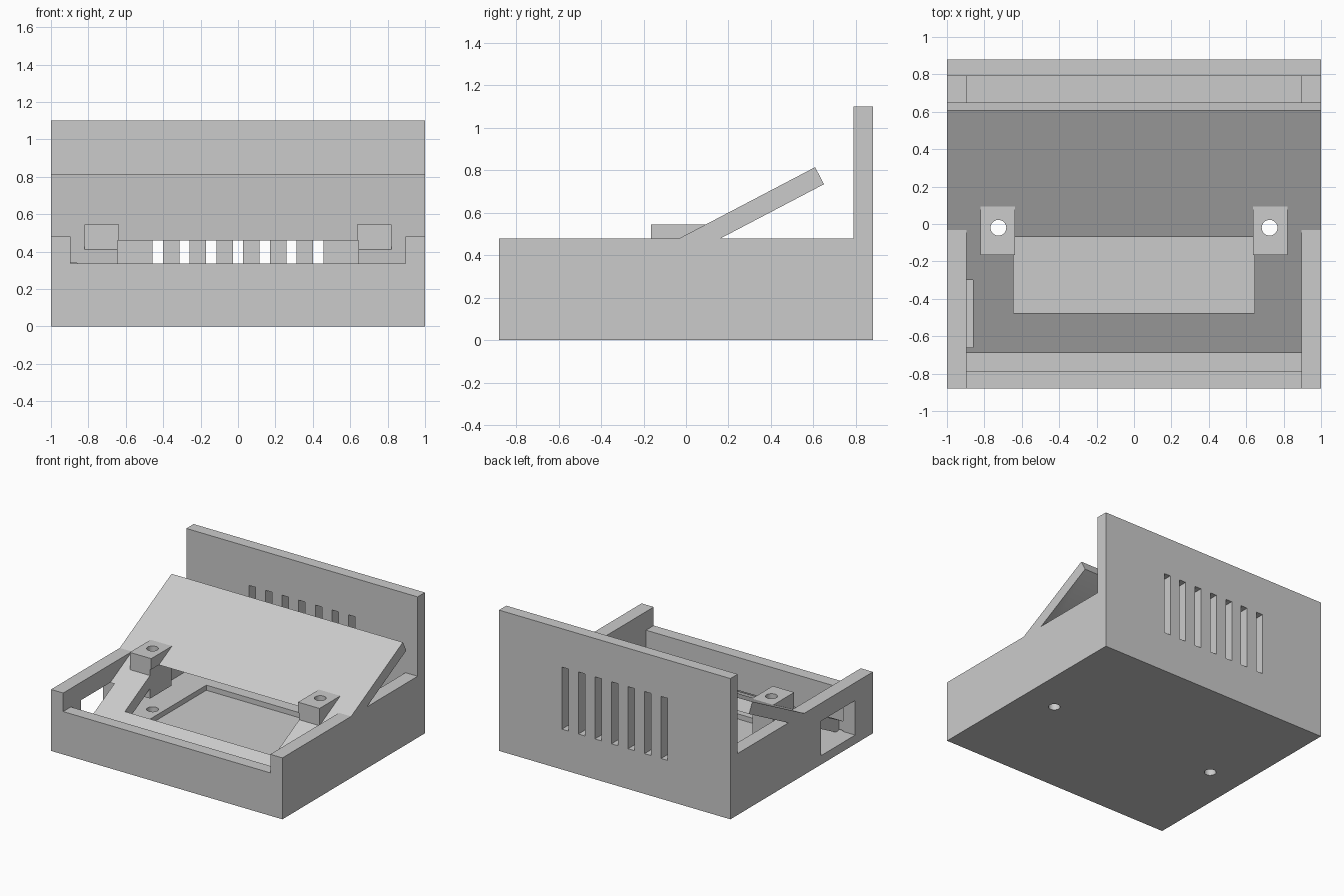
import bpy
import bmesh

if "Cube" in bpy.data.objects:
    bpy.data.objects.remove(bpy.data.objects["Cube"], do_unlink=True)

grey = bpy.data.materials.new("light grey plastic")
grey.use_nodes = True
colour = (0.6, 0.6, 0.6, 1)
grey.diffuse_color = colour
grey.node_tree.nodes["Principled BSDF"].inputs["Base Color"].default_value = colour


def make_object(name, bm):
    bmesh.ops.recalc_face_normals(bm, faces=bm.faces)
    mesh = bpy.data.meshes.new(name)
    bm.to_mesh(mesh)
    bm.free()
    mesh.materials.append(grey)
    obj = bpy.data.objects.new(name, mesh)
    bpy.context.collection.objects.link(obj)
    return obj


def extrude_profile(name, points, x0, x1):
    """Extrude a (y, z) outline along x."""
    bm = bmesh.new()
    face = bm.faces.new([bm.verts.new((x0, y, z)) for y, z in points])
    moved = bmesh.ops.extrude_face_region(bm, geom=[face])["geom"]
    verts = [v for v in moved if isinstance(v, bmesh.types.BMVert)]
    bmesh.ops.translate(bm, verts=verts, vec=(x1 - x0, 0, 0))
    return make_object(name, bm)


def box(name, xs, ys, zs):
    outline = [(ys[0], zs[0]), (ys[1], zs[0]), (ys[1], zs[1]), (ys[0], zs[1])]
    return extrude_profile(name, outline, *xs)


def drill(name, x, y, radius):
    bm = bmesh.new()
    bmesh.ops.create_cone(bm, cap_ends=True, segments=32, radius1=radius, radius2=radius, depth=3)
    bmesh.ops.translate(bm, verts=bm.verts, vec=(x, y, 0))
    return make_object(name, bm)


def cut(target, cutters):
    bpy.context.view_layer.objects.active = target
    for cutter in cutters:
        mod = target.modifiers.new(cutter.name, "BOOLEAN")
        mod.operation = "DIFFERENCE"
        mod.solver = "EXACT"
        mod.object = cutter
        bpy.ops.object.modifier_apply(modifier=mod.name)


# Main dimensions
W, D, INNER, BACK = 1.0, 0.88, 0.895, 0.79
FLOOR, RIM = 0.07, 0.48

# Case with tall back panel, and the sloping panel
case = extrude_profile("case", [(-D, 0), (D, 0), (D, 1.1), (BACK, 1.1), (BACK, RIM), (-D, RIM)], -W, W)
panel = extrude_profile("sloping_panel", [(-0.69, 0.135), (-0.648, 0.055), (0.65, 0.735), (0.608, 0.815)], -W, W)

# Mounting blocks
blocks = [box(side + "_mounting_block", xs, (-0.165, 0.1), (0.23, 0.545))
          for side, xs in (("left", (0.635, 0.82)), ("right", (-0.82, -0.635)))]

# Cutters
cavity = box("cavity_cutter", (-INNER, INNER), (-0.785, BACK), (FLOOR, 2))
lip = box("front_lip_cutter", (-INNER, INNER), (-1, -0.7), (0.335, 2))
recess = box("board_recess_cutter", (-0.645, 0.645), (-0.475, 0.53), (0.03, 0.46))
port = box("side_port_cutter", (-1.2, -0.86), (-0.66, -0.24), (FLOOR, 0.34))
holes = [drill("screw_hole_cutter", x, -0.02, 0.042) for x in (-0.725, 0.725)]
walls = [box("wall_cutter", xs, (-1, 1), (-1, RIM)) for xs in ((INNER, 1.2), (-1.2, -INNER))]
slots = [box("vent_cutter", (0.143 * i - 0.028, 0.143 * i + 0.028), (0.7, 1), (0.315, 0.8))
         for i in range(-3, 4)]

cut(case, [cavity, lip, recess, port] + holes + slots)
cut(panel, [recess, port] + walls + holes)
for block in blocks:
    cut(block, [recess] + holes)

for cutter in [cavity, lip, recess, port] + holes + walls + slots:
    bpy.data.objects.remove(cutter, do_unlink=True)

# Round holes stay smooth, box edges stay sharp
for part in [case, panel] + blocks:
    bpy.ops.object.select_all(action="DESELECT")
    part.select_set(True)
    bpy.context.view_layer.objects.active = part
    bpy.ops.object.shade_smooth_by_angle()
